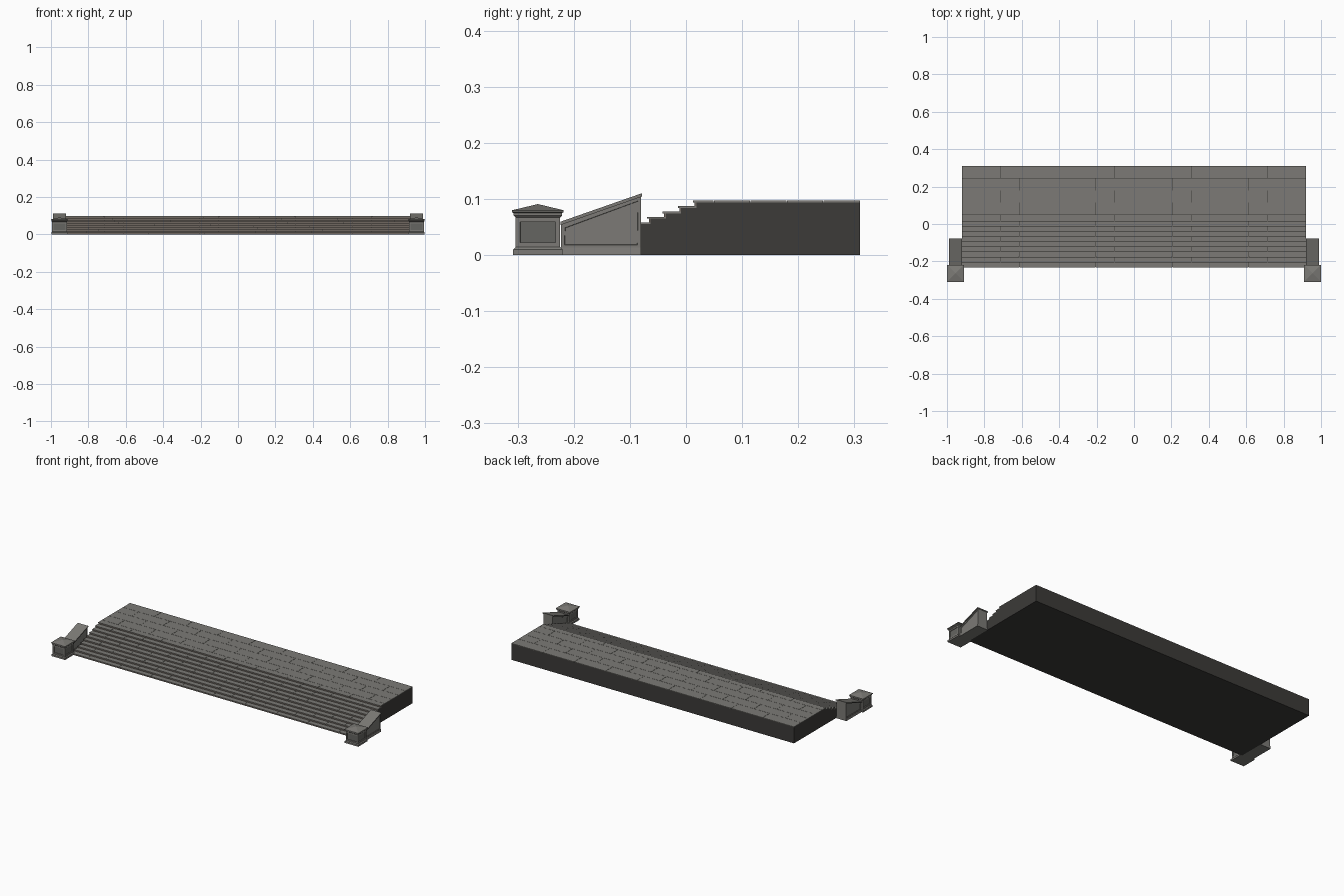
import bpy, bmesh, random

if "Cube" in bpy.data.objects:
    bpy.data.objects.remove(bpy.data.objects["Cube"])

random.seed(4)
STEPS, RISE, RUN = 10, 0.0097, 0.0272
HALF_W, BACK, TOP_FRONT = 0.92, 0.31, 0.0125
SLAB = 0.003          # paving and tread thickness
NOSE = 0.003          # tread overhang
GAP = 0.0012          # joint width


def material(name, rgb):
    m = bpy.data.materials.new(name)
    m.diffuse_color = (*rgb, 1)
    m.use_nodes = True
    m.node_tree.nodes["Principled BSDF"].inputs["Base Color"].default_value = m.diffuse_color
    return m


stone = material("stone", (0.20, 0.195, 0.18))
riser_stone = material("riser_stone", (0.16, 0.135, 0.115))
dark = material("dark_core", (0.045, 0.043, 0.04))
panel_stone = material("panel_stone", (0.13, 0.128, 0.12))


def finish(bm, name, *mats, mirror=False):
    bmesh.ops.recalc_face_normals(bm, faces=bm.faces)
    me = bpy.data.meshes.new(name)
    bm.to_mesh(me)
    bm.free()
    ob = bpy.data.objects.new(name, me)
    bpy.context.collection.objects.link(ob)
    for m in mats:
        me.materials.append(m)
    if mirror:
        ob.modifiers.new("mirror", 'MIRROR').use_mirror_merge = False
    return ob


def box(bm, x0, x1, y0, y1, z0, z1):
    vs = bmesh.ops.create_cube(bm, size=1)["verts"]
    for v in vs:
        v.co.x = x1 if v.co.x > 0 else x0
        v.co.y = y1 if v.co.y > 0 else y0
        v.co.z = z1 if v.co.z > 0 else z0


def prism(bm, profile, x0, x1):
    """Extrude a yz outline along x; returns the two end faces."""
    a = [bm.verts.new((x0, y, z)) for y, z in profile]
    b = [bm.verts.new((x1, y, z)) for y, z in profile]
    n = len(profile)
    for i in range(n):
        j = (i + 1) % n
        bm.faces.new((a[i], a[j], b[j], b[i]))
    return [bm.faces.new(a[::-1]), bm.faces.new(b)]


def recess(bm, faces, border, depth, mat=0):
    bm.normal_update()
    bmesh.ops.recalc_face_normals(bm, faces=bm.faces)
    bmesh.ops.inset_individual(bm, faces=faces, thickness=border)
    bmesh.ops.inset_individual(bm, faces=faces, thickness=0.0008, depth=-depth)
    for f in faces:
        f.material_index = mat


def row(bm, y0, y1, z0, z1, shift, width=0.2044):
    """One course of stones across the full width."""
    cuts = [-HALF_W]
    x = -HALF_W + width * (shift or 1)
    while x < HALF_W - 0.02:
        cuts.append(x)
        x += width
    cuts.append(HALF_W)
    for i in range(len(cuts) - 1):
        l = cuts[i] + (GAP / 2 if i else 0)
        r = cuts[i + 1] - (GAP / 2 if i < len(cuts) - 2 else 0)
        box(bm, l, r, y0, y1, z0, z1)


def front(i):  # nosing position of step i (1 = lowest)
    return TOP_FRONT - (STEPS - i) * RUN


# Solid stepped core
outline = [(BACK, 0), (front(1) + 2 * NOSE, 0)]
for i in range(1, STEPS + 1):
    y, z = front(i) + 2 * NOSE, i * RISE - SLAB
    outline += [(y, z), (front(i + 1) + 2 * NOSE if i < STEPS else BACK, z)]
bm = bmesh.new()
prism(bm, outline, -HALF_W, HALF_W)
finish(bm, "stair_core", dark)

# Step treads and risers
treads, risers = bmesh.new(), bmesh.new()
for i in range(1, STEPS + 1):
    if i < STEPS:
        row(treads, front(i), front(i + 1) + 2 * NOSE, i * RISE - SLAB, i * RISE, 0.5 * (i % 2))
    row(risers, front(i) + NOSE, front(i) + 2 * NOSE, (i - 1) * RISE, i * RISE - SLAB,
        random.uniform(0.3, 1), 0.3)
finish(treads, "step_treads", stone)
finish(risers, "step_risers", riser_stone)

# Landing paving in running bond
bm = bmesh.new()
ys = [TOP_FRONT, 0.05, 0.115, 0.18, 0.245, BACK]
for k in range(len(ys) - 1):
    row(bm, ys[k], ys[k + 1] - (GAP if k < len(ys) - 2 else 0),
        STEPS * RISE - SLAB, STEPS * RISE, 0.5 * (k % 2))
finish(bm, "landing_paving", stone)

# Corner pedestals: stacked square rings, recessed panels, pyramid cap
CX, CY = 0.954, -0.264
rings = [(0.044, 0), (0.044, 0.010), (0.0395, 0.0145), (0.0395, 0.067), (0.043, 0.0705),
         (0.043, 0.075), (0.046, 0.0765), (0.046, 0.080)]
bm = bmesh.new()
loops = [[bm.verts.new((CX + sx * h, CY + sy * h, z))
          for sx, sy in ((-1, -1), (1, -1), (1, 1), (-1, 1))] for h, z in rings]
apex = bm.verts.new((CX, CY, 0.091))
panels = []
bm.faces.new(loops[0][::-1])
for k in range(len(loops) - 1):
    for i in range(4):
        j = (i + 1) % 4
        f = bm.faces.new((loops[k][i], loops[k][j], loops[k + 1][j], loops[k + 1][i]))
        if k == 2:
            panels.append(f)
for i in range(4):
    bm.faces.new((loops[-1][i], loops[-1][(i + 1) % 4], apex))
recess(bm, panels, 0.011, 0.003, 1)
finish(bm, "corner_pedestals", stone, panel_stone, mirror=True)

# Sloping cheek walls with recessed side panels
Y0, Y1 = -0.223, -0.080
bm = bmesh.new()
ends = prism(bm, [(Y0, 0.012), (Y1, 0.012), (Y1, 0.104), (Y0, 0.054)], CX - 0.030, CX + 0.030)
recess(bm, ends, 0.009, 0.002)
finish(bm, "cheek_walls", stone, mirror=True)

# Cheek wall plinths with chamfered top edge
bm = bmesh.new()
box(bm, CX - 0.034, CX + 0.034, Y0, Y1, 0, 0.014)
for v in bm.verts:
    if v.co.z > 0.01:
        v.co.x += 0.0025 if v.co.x < CX else -0.0025
finish(bm, "cheek_wall_plinths", stone, mirror=True)

# Sloping coping stones
bm = bmesh.new()
prism(bm, [(Y0 - 0.001, 0.0535), (Y1 + 0.002, 0.1045), (Y1 + 0.002, 0.1105), (Y0 - 0.001, 0.0595)],
      CX - 0.0345, CX + 0.0345)
finish(bm, "cheek_wall_copings", stone, mirror=True)
